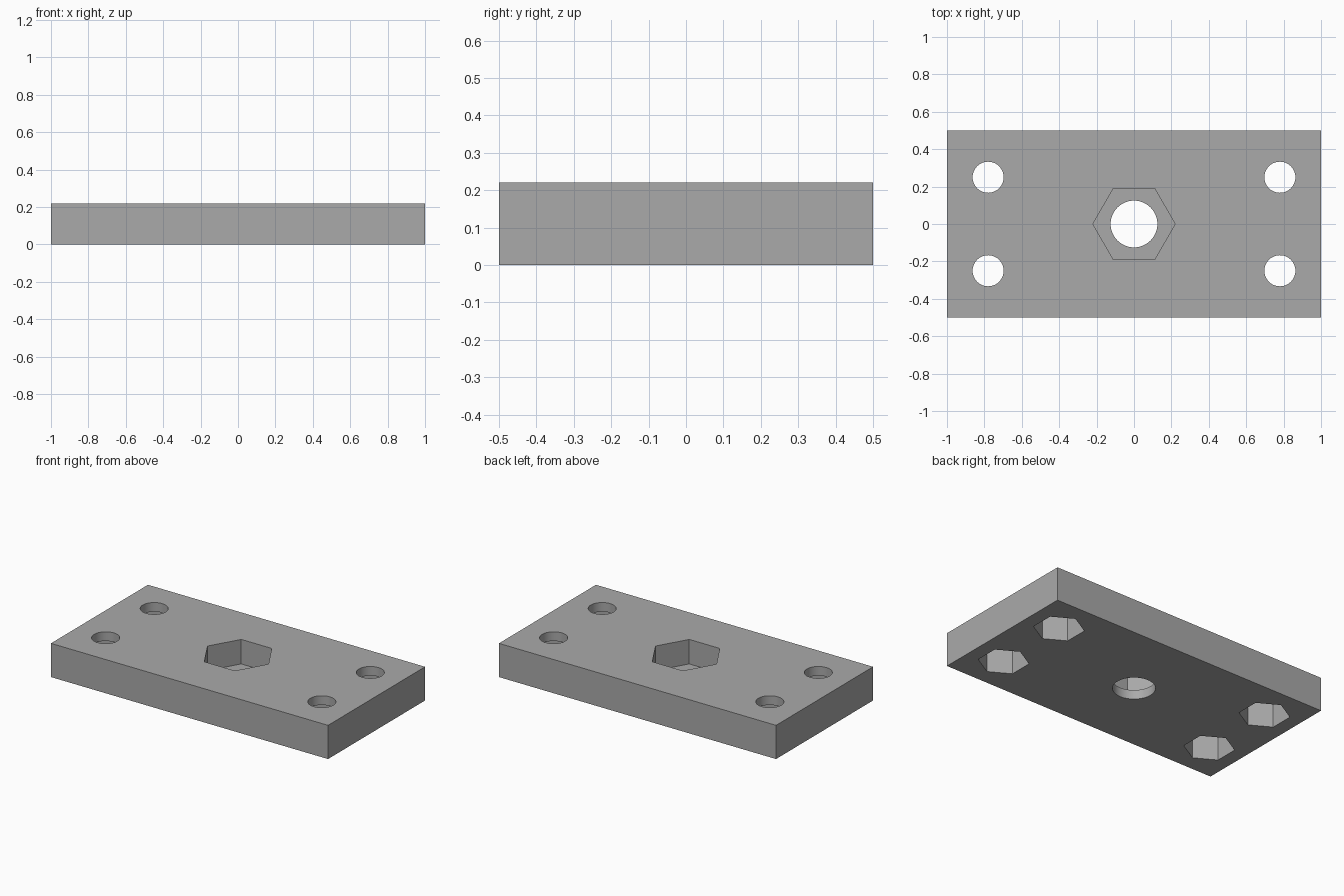
import bpy
import math

if "Cube" in bpy.data.objects:
    bpy.data.objects.remove(bpy.data.objects["Cube"], do_unlink=True)

THICK = 0.22
LIP = 0.06      # material left between a nut pocket and the opposite face
EXTRA = 0.05    # cutter overshoot beyond the faces

grey = bpy.data.materials.new("plain grey")
grey.use_nodes = True
colour = (0.4, 0.4, 0.4, 1)
grey.diffuse_color = colour
grey.node_tree.nodes["Principled BSDF"].inputs["Base Color"].default_value = colour

# Mounting plate
bpy.ops.mesh.primitive_cube_add(size=1, location=(0, 0, THICK / 2))
plate = bpy.context.object
plate.name = "mounting_plate"
plate.scale = (2, 1, THICK)
bpy.ops.object.transform_apply(location=True, scale=True)
plate.data.materials.append(grey)


def cut(name, x, y, radius, low, high, sides, turn=0):
    """Cut a vertical prism out of the plate."""
    bpy.ops.mesh.primitive_cylinder_add(
        vertices=sides, radius=radius, depth=high - low,
        location=(x, y, (low + high) / 2), rotation=(0, 0, turn))
    cutter = bpy.context.object
    cutter.name = name
    cutter.data.materials.append(grey)
    mod = plate.modifiers.new(name, "BOOLEAN")
    mod.operation = "DIFFERENCE"
    mod.solver = "EXACT"
    mod.object = cutter
    bpy.context.view_layer.objects.active = plate
    bpy.ops.object.modifier_apply(modifier=name)
    bpy.data.objects.remove(cutter, do_unlink=True)


# Central bore with a hexagonal pocket open at the top, points along x
cut("centre_bore", 0, 0, 0.125, -EXTRA, THICK + EXTRA, 64)
cut("centre_pocket", 0, 0, 0.22, LIP, THICK + EXTRA, 6, math.pi / 6)

# Corner screw holes with hexagonal pockets open at the bottom, points along y
for x in (-0.78, 0.78):
    for y in (-0.25, 0.25):
        cut("screw_hole", x, y, 0.083, -EXTRA, THICK + EXTRA, 48)
        cut("screw_pocket", x, y, 0.15, -EXTRA, THICK - LIP, 6)

# Smooth bores, crisp edges
bpy.ops.object.select_all(action="DESELECT")
plate.select_set(True)
bpy.context.view_layer.objects.active = plate
bpy.ops.object.shade_smooth_by_angle(angle=math.radians(30))
